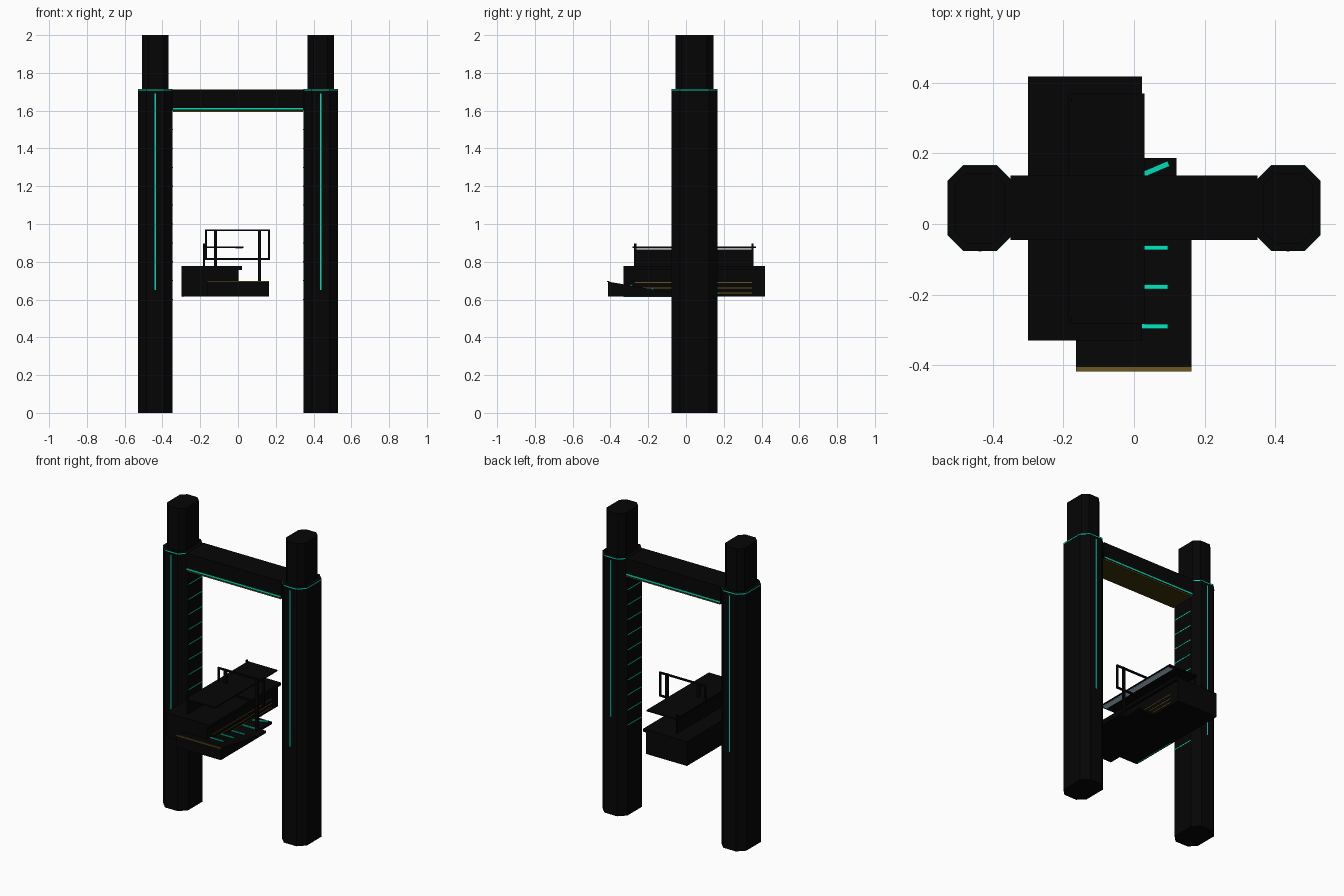
import bpy, bmesh, math
from mathutils import Vector

if "Cube" in bpy.data.objects:
    bpy.data.objects.remove(bpy.data.objects["Cube"])


def material(name, rgb):
    m = bpy.data.materials.new(name)
    m.diffuse_color = (*rgb, 1)
    m.use_nodes = True
    m.node_tree.nodes["Principled BSDF"].inputs["Base Color"].default_value = m.diffuse_color
    return m


BLACK = material("near_black", (0.0016, 0.0016, 0.0017))
TEAL = material("teal", (0.0, 0.72, 0.46))
AMBER = material("amber", (0.14, 0.085, 0.012))
DARK_AMBER = material("dark_amber", (0.045, 0.028, 0.003))
PALE = material("pale_blue", (0.6, 0.85, 1.0))


def finish(name, bm, mat):
    bmesh.ops.recalc_face_normals(bm, faces=bm.faces)
    me = bpy.data.meshes.new(name)
    bm.to_mesh(me)
    bm.free()
    me.materials.append(mat)
    ob = bpy.data.objects.new(name, me)
    bpy.context.collection.objects.link(ob)
    return ob


def box(name, x, y, z, mat=BLACK):
    bm = bmesh.new()
    bmesh.ops.create_cube(bm, size=1)
    for v in bm.verts:
        v.co = [(a + b) / 2 + c * (b - a) for (a, b), c in zip((x, y, z), v.co)]
    return finish(name, bm, mat)


def prism(name, pts, direction, mat=BLACK):
    """Extrude a closed outline along a direction."""
    bm = bmesh.new()
    f = bm.faces.new([bm.verts.new(p) for p in pts])
    r = bmesh.ops.extrude_face_region(bm, geom=[f])
    verts = [g for g in r["geom"] if isinstance(g, bmesh.types.BMVert)]
    bmesh.ops.translate(bm, verts=verts, vec=Vector(direction))
    return finish(name, bm, mat)


def octagon(name, cx, cy, hx, hy, cut, z0, z1, mat=BLACK):
    pts = [(hx, -hy + cut), (hx, hy - cut), (hx - cut, hy), (-hx + cut, hy),
           (-hx, hy - cut), (-hx, -hy + cut), (-hx + cut, -hy), (hx - cut, -hy)]
    return prism(name, [(cx + a, cy + b, z0) for a, b in pts], (0, 0, z1 - z0), mat)


CY = 0.045

# Towers with upper columns, glowing rings, strips and inner rungs
for s, side in ((-1, "left"), (1, "right")):
    cx = s * 0.437
    octagon(f"{side}_tower", cx, CY, 0.0915, 0.1215, 0.045, 0, 1.715)
    octagon(f"{side}_upper_column", cx, CY, 0.07, 0.1, 0.033, 1.7, 2.0)
    octagon(f"{side}_tower_ring", cx, CY, 0.0922, 0.1222, 0.045, 1.706, 1.713, TEAL)
    for d, face in ((-1, "front"), (1, "back")):
        y = CY + d * 0.1215
        box(f"{side}_{face}_strip", (cx - 0.004, cx + 0.004),
            (y - 0.0015, y + 0.0015), (0.65, 1.69), TEAL)
    xi = s * 0.3455
    for i in range(10):
        z = 0.6 + 0.1 * i
        box(f"{side}_rung", (xi - 0.001, xi + 0.001),
            (CY - 0.07, CY + 0.075), (z - 0.003, z + 0.003), TEAL)

# Cross beam with strips and amber underside
box("cross_beam", (-0.35, 0.35), (-0.045, 0.137), (1.6, 1.713))
box("beam_underside", (-0.345, 0.345), (-0.043, 0.135), (1.592, 1.6), DARK_AMBER)
for y, face in ((-0.045, "front"), (0.137, "back")):
    box(f"beam_{face}_strip", (-0.345, 0.345), (y - 0.001, y + 0.001), (1.605, 1.615), TEAL)
    yi = y + math.copysign(0.002, -y)
    box(f"beam_{face}_amber_edge", (-0.345, 0.345),
        (yi - 0.001, yi + 0.001), (1.593, 1.599), AMBER)

# Main block with an overhanging top
box("main_block", (-0.3, 0.003), (-0.33, 0.418), (0.615, 0.76))
box("block_top", (-0.3, 0.022), (-0.33, 0.418), (0.757, 0.777))
for z in (0.69, 0.66, 0.635):
    box("block_amber_line", (0.0, 0.005), (-0.27, 0.35), (z - 0.0025, z + 0.0025), AMBER)
box("block_under_strip", (-0.293, -0.288), (-0.33, 0.0), (0.6135, 0.616), TEAL)

# Ramp: sloped front part and flat rear landing
ramp = [(-0.413, 0.615), (-0.413, 0.695), (-0.04, 0.63), (0.06, 0.63), (0.06, 0.615)]
prism("ramp", [(-0.165, y, z) for y, z in ramp], (0.328, 0, 0))
box("landing", (-0.1, 0.12), (0.05, 0.187), (0.615, 0.63))
lip = [(-0.418, 0.692), (-0.418, 0.699), (-0.405, 0.697), (-0.405, 0.692)]
prism("ramp_lip", [(-0.165, y, z) for y, z in lip], (0.328, 0, 0), AMBER)

# Glowing treads, running under the block, the last one askew
slope = (0.695 - 0.63) / 0.373
for i in range(5):
    y = -0.291 + 0.1117 * i
    z = max(0.63, 0.63 - (y + 0.04) * slope)
    last = i == 4
    w = 0.008 if last else 0.0065
    ob = box("tread", (-0.047, 0.047), (-w, w), (-0.004, 0.004), TEAL)
    ob.location = (0.055 if last else 0.05, 0.153 if last else y, z + 0.002)
    if y < -0.04:
        ob.rotation_euler.x = -math.atan(slope)
    if last:
        ob.rotation_euler.z = math.radians(23)

# Canopy: back wall, roof, light strip and end posts
box("canopy_wall", (-0.186, -0.176), (-0.27, 0.35), (0.77, 0.866))
box("canopy_roof", (-0.186, 0.03), (-0.283, 0.37), (0.872, 0.881))
box("canopy_light", (-0.012, 0.024), (-0.27, 0.35), (0.869, 0.8725), PALE)
for y in (-0.268, 0.352):
    box("canopy_post", (-0.186, -0.176), (y - 0.006, y + 0.006), (0.77, 0.898))

# Railing frame on two posts
ry = (0.032, 0.044)
for z in (0.815, 0.967):
    box("rail_bar", (-0.174, 0.169), ry, (z - 0.005, z + 0.005))
for x in (-0.169, 0.164):
    box("rail_end", (x - 0.005, x + 0.005), ry, (0.81, 0.972))
for x, z0 in ((-0.118, 0.77), (0.113, 0.625)):
    box("rail_post", (x - 0.008, x + 0.008), (0.03, 0.046), (z0, 0.972))
